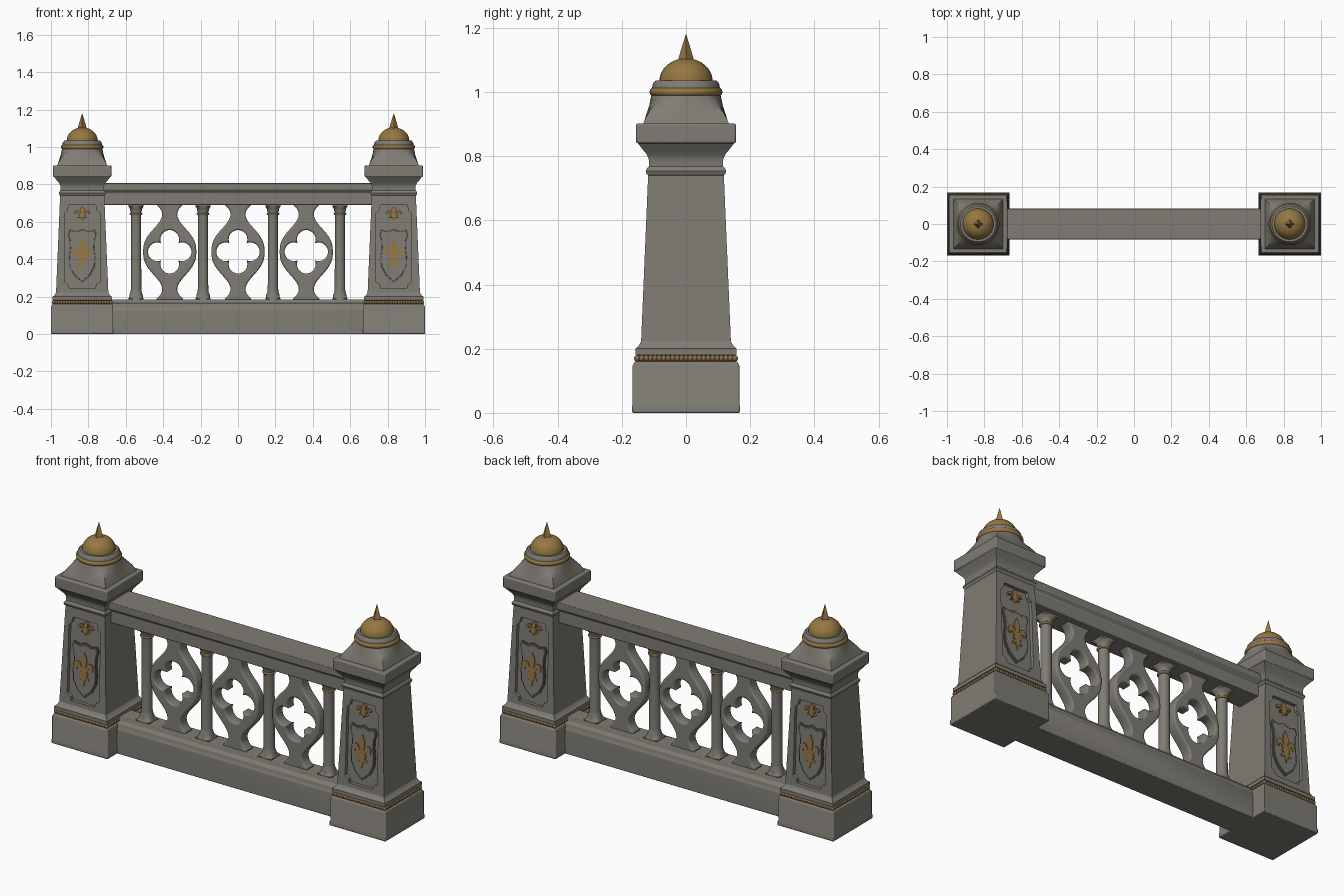
import bpy, bmesh, math
from mathutils import Vector, Matrix

if "Cube" in bpy.data.objects:
    bpy.data.objects.remove(bpy.data.objects["Cube"])

def material(name, col):
    m = bpy.data.materials.new(name)
    m.diffuse_color = (*col, 1)
    m.use_nodes = True
    m.node_tree.nodes["Principled BSDF"].inputs["Base Color"].default_value = m.diffuse_color
    return m

STONE = material("grey_stone", (0.212, 0.202, 0.172))
DARK = material("dark_stone", (0.125, 0.118, 0.1))
GOLD = material("old_gold", (0.30, 0.185, 0.055))
DULL = material("dull_gold", (0.23, 0.15, 0.06))
CX = 0.833   # post centre

def finish(bm, name, mat, smooth=True):
    bmesh.ops.recalc_face_normals(bm, faces=bm.faces)
    me = bpy.data.meshes.new(name)
    bm.to_mesh(me)
    bm.free()
    me.materials.append(mat)
    ob = bpy.data.objects.new(name, me)
    bpy.context.collection.objects.link(ob)
    ob["smooth"] = smooth
    return ob

def bevel(ob, w, seg=2):
    m = ob.modifiers.new("bevel", 'BEVEL')
    m.width, m.segments, m.limit_method = w, seg, 'ANGLE'
    return ob

def loft(name, rows, xs, mat, n=4, turn=math.pi / 4, smooth=True):
    """Stack rings (half width, z, roundness 0 square..1 circle) at each x."""
    bm = bmesh.new()
    for cx in xs:
        rings = []
        for h, z, r in rows:
            ring = []
            for i in range(n):
                a = turn + 2 * math.pi * i / n
                c, s = math.cos(a), math.sin(a)
                k = h * (r + (1 - r) / max(abs(c), abs(s)))
                ring.append(bm.verts.new((cx + k * c, k * s, z)))
            rings.append(ring)
        for a, b in zip(rings, rings[1:]):
            for i in range(n):
                j = (i + 1) % n
                bm.faces.new((a[i], a[j], b[j], b[i]))
        bm.faces.new(rings[0][::-1])
        bm.faces.new(rings[-1])
    return finish(bm, name, mat, smooth)

def ring(name, r, t, z, xs, mat):
    """Round moulding with a half-round section."""
    rows = [(r - t, z - t, 1)]
    for i in range(9):
        a = math.pi * (i / 8 - 0.5)
        rows.append((r + t * math.cos(a), z + t * math.sin(a), 1))
    rows.append((r - t, z + t, 1))
    return loft(name, rows, xs, mat, 32)

def rail(name, prof, hx):
    """Symmetric (half depth, z) profile run along x."""
    pts = prof + [(-y, z) for y, z in reversed(prof)]
    bm = bmesh.new()
    f = bm.faces.new([bm.verts.new((-hx, y, z)) for y, z in pts])
    g = bmesh.ops.extrude_face_region(bm, geom=[f])
    bmesh.ops.translate(bm, vec=(2 * hx, 0, 0),
                        verts=[v for v in g['geom'] if isinstance(v, bmesh.types.BMVert)])
    bm.faces.new([v for v in f.verts]) if not f.is_valid else None
    return bevel(finish(bm, name, STONE), 0.003)

def post_plate(name, half, d0, d1, mat):
    """Mirrored (x, z) outline laid on the sloping front and back of both posts."""
    pts = half + [(-x, z) for x, z in reversed(half) if x > 1e-6]
    bm = bmesh.new()
    for sx in (-1, 1):
        for sy in (-1, 1):
            def vert(x, z, d):
                return bm.verts.new((sx * CX + x, sy * (0.14 - 0.0423 * (z - 0.22) + d), z))
            a = [vert(x, z, d0) for x, z in pts]
            b = [vert(x, z, d1) for x, z in pts]
            bm.faces.new(a)
            bm.faces.new(b)
            for i in range(len(pts)):
                j = (i + 1) % len(pts)
                bm.faces.new((a[i], a[j], b[j], b[i]))
    return finish(bm, name, mat, False)

POSTS = (-CX, CX)

# Posts: block base, plinth, tapered shaft, neck and slab
bevel(loft("post_base", [(0.168, 0, 0), (0.168, 0.022, 0), (0.166, 0.027, 0), (0.166, 0.147, 0),
                         (0.16, 0.16, 0)], POSTS, STONE), 0.004)
loft("post_plinth", [(0.15, 0.155, 0), (0.15, 0.179, 0), (0.158, 0.181, 0), (0.158, 0.2, 0),
                     (0.148, 0.208, 0), (0.139, 0.225, 0)], POSTS, STONE)
shaft = loft("post_shaft", [(0.1402, 0.215, 0), (0.118, 0.74, 0)], POSTS, STONE, smooth=False)
loft("post_neck", [(0.116, 0.738, 0), (0.122, 0.744, 0), (0.125, 0.753, 0), (0.122, 0.762, 0),
                   (0.116, 0.768, 0), (0.116, 0.79, 0), (0.122, 0.805, 0), (0.136, 0.822, 0),
                   (0.15, 0.84, 0)], POSTS, STONE)
bevel(loft("post_slab", [(0.156, 0.84, 0), (0.156, 0.902, 0)], POSTS, STONE), 0.006)
loft("post_cap", [(0.134, 0.9, 0), (0.13, 0.91, 0), (0.122, 0.935, 0.15), (0.114, 0.96, 0.45),
                  (0.109, 0.985, 1), (0.104, 1.0, 1), (0.106, 1.012, 1), (0.103, 1.026, 1),
                  (0.095, 1.035, 1)], POSTS, STONE, 32)

# Gold finial: ring, dome, spike
ring("cap_ring", 0.1, 0.0135, 1.0, POSTS, GOLD)
loft("dome", [(0.083 * math.cos(a), 1.033 + 0.072 * math.sin(a), 1)
              for a in [i * math.pi / 20 for i in range(10)]], POSTS, GOLD, 32)
loft("spike", [(0.026, 1.095, 1), (0.016, 1.13, 1), (0.0005, 1.18, 1)], POSTS, GOLD, 4, 0, False)

# Dull gold beaded rope around each plinth
bm = bmesh.new()
for cx in POSTS:
    for side in range(4):
        for i in range(22):
            p = Matrix.Rotation(side * math.pi / 2, 3, 'Z') @ Vector((-0.152 + 0.304 * i / 22, -0.152, 0.17))
            bmesh.ops.create_icosphere(bm, subdivisions=2, radius=0.0105,
                                       matrix=Matrix.Translation(p + Vector((cx, 0, 0))))
finish(bm, "plinth_rope", DULL)

# Recessed panels with stepped corners
panel = [(0.07, 0.245), (0.075, 0.265), (0.095, 0.28), (0.095, 0.645), (0.078, 0.66), (0.072, 0.69)]
cutter = post_plate("panel_cutter", panel, -0.018, 0.03, STONE)
cutter.hide_render = True
cutter.hide_viewport = True
m = shaft.modifiers.new("panel", 'BOOLEAN')
m.object, m.operation, m.solver = cutter, 'DIFFERENCE', 'EXACT'

# Shields and gold lilies
shield = [(0, 0.272), (0.045, 0.31), (0.07, 0.36), (0.073, 0.41), (0.067, 0.46), (0.07, 0.51),
          (0.08, 0.535), (0.07, 0.562), (0.035, 0.552), (0, 0.565)]
post_plate("shield_rim", shield, -0.02, -0.011, DARK)
inner = [(x * 0.92, 0.43 + (z - 0.43) * 0.94) for x, z in shield]
bevel(post_plate("shield", inner, -0.02, -0.005, STONE), 0.003)
lily = [(0, -.5), (.07, -.28), (.12, -.34), (.2, -.3), (.08, -.18), (.14, -.17), (.14, -.1),
        (.09, -.08), (.18, .04), (.24, .03), (.24, -.05), (.31, -.02), (.33, .1), (.26, .2),
        (.16, .19), (.06, .03), (.1, .2), (.09, .33), (0, .5)]
post_plate("shield_lily", [(x * 0.165, 0.43 + z * 0.178) for x, z in lily], -0.008, 0.0, GOLD)
post_plate("upper_lily", [(x * 0.135, 0.645 + z * 0.075) for x, z in lily], -0.02, -0.006, GOLD)

# Rails
rail("base_rail", [(0.083, 0), (0.083, 0.13), (0.078, 0.138), (0.075, 0.16), (0.055, 0.166),
                   (0.05, 0.185)], 0.71)
rail("top_rail", [(0.068, 0.69), (0.068, 0.755), (0.083, 0.772), (0.083, 0.807)], 0.73)

# Columns with gold collars
COLS = (-0.545, -0.187, 0.187, 0.545)
loft("column", [(0.04, 0.165, 0), (0.04, 0.19, 0), (0.036, 0.198, 0.6), (0.036, 0.208, 1),
                (0.03, 0.225, 1), (0.028, 0.24, 1), (0.027, 0.63, 1), (0.03, 0.655, 1),
                (0.034, 0.672, 0.7), (0.04, 0.682, 0), (0.04, 0.695, 0)], COLS, STONE, 24)
ring("column_collar", 0.028, 0.0065, 0.642, COLS, DULL)

# Pierced four-lobed tracery between the columns
def tracery(cx):
    side = []
    for i in range(53):
        d = -0.26 + 0.01 * i
        a = abs(d)
        if a < 0.2:
            w = 0.04 + 0.102 * (0.5 + 0.5 * math.cos(math.pi * (a / 0.2) ** 1.3))
        else:
            w = 0.04 + 0.03 * min(1, (a - 0.2) / 0.05) ** 2
        side.append((w, d))
    outer = side + [(-w, d) for w, d in reversed(side)]
    c, r = 0.066, 0.05
    k = (c + math.sqrt(2 * r * r - c * c)) / 2
    lim = math.atan2(k, k - c)
    hole = []
    for q in range(4):
        for i in range(20):
            a = -lim + 2 * lim * i / 20
            x, y = c + r * math.cos(a), r * math.sin(a)
            co, si = math.cos(q * math.pi / 2), math.sin(q * math.pi / 2)
            hole.append((x * co - y * si, x * si + y * co))
    cu = bpy.data.curves.new("tracery_outline", 'CURVE')
    cu.dimensions, cu.fill_mode = '2D', 'BOTH'
    cu.extrude, cu.bevel_depth, cu.bevel_resolution, cu.offset = 0.022, 0.009, 2, -0.009
    for pts in (outer, hole):
        sp = cu.splines.new('POLY')
        sp.points.add(len(pts) - 1)
        sp.use_cyclic_u = True
        for p, (x, y) in zip(sp.points, pts):
            p.co = (x, y, 0, 1)
    tmp = bpy.data.objects.new("tracery_tmp", cu)
    bpy.context.collection.objects.link(tmp)
    dg = bpy.context.evaluated_depsgraph_get()
    me = bpy.data.meshes.new_from_object(tmp.evaluated_get(dg))
    bpy.data.objects.remove(tmp)
    me.transform(Matrix.Translation((cx, 0, 0.44)) @ Matrix.Rotation(math.pi / 2, 4, 'X'))
    me.materials.clear()
    me.materials.append(STONE)
    ob = bpy.data.objects.new("tracery_panel", me)
    bpy.context.collection.objects.link(ob)
    ob["smooth"] = True

for cx in (-0.365, 0, 0.365):
    tracery(cx)

# Smooth shading with sharp edges kept
for ob in bpy.context.scene.objects:
    ob.select_set(bool(ob.get("smooth")))
    if ob.get("smooth"):
        bpy.context.view_layer.objects.active = ob
bpy.ops.object.shade_smooth_by_angle(angle=math.radians(35))
